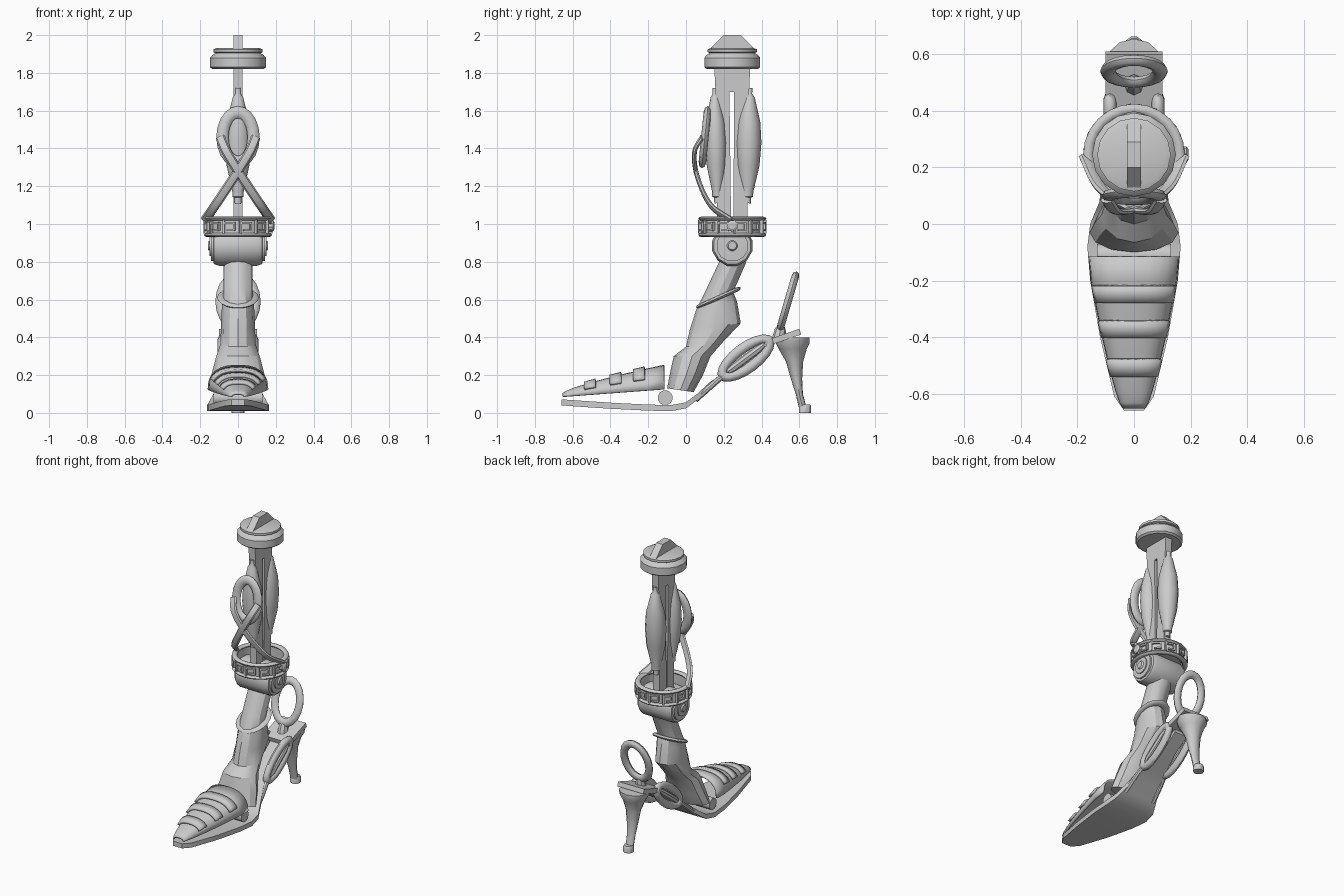
import bpy, bmesh, math
from mathutils import Vector, Matrix

if "Cube" in bpy.data.objects:
    bpy.data.objects.remove(bpy.data.objects["Cube"])

GREY = (0.6, 0.6, 0.6, 1)
mat = bpy.data.materials.new("plain_grey")
mat.use_nodes = True
mat.diffuse_color = GREY
mat.node_tree.nodes["Principled BSDF"].inputs["Base Color"].default_value = GREY

X, Y, Z = Vector((1, 0, 0)), Vector((0, 1, 0)), Vector((0, 0, 1))
AXIS = 0.245  # leg axis along y


def finish(name, bm, angle=35):
    bmesh.ops.recalc_face_normals(bm, faces=bm.faces)
    mesh = bpy.data.meshes.new(name)
    bm.to_mesh(mesh)
    bm.free()
    obj = bpy.data.objects.new(name, mesh)
    bpy.context.collection.objects.link(obj)
    mesh.materials.append(mat)
    bpy.ops.object.select_all(action="DESELECT")
    bpy.context.view_layer.objects.active = obj
    obj.select_set(True)
    bpy.ops.object.shade_smooth_by_angle(angle=math.radians(angle))
    return obj


def loft(name, rings, closed=False, open_section=False, angle=35):
    """Skin a list of point rings; caps the ends unless closed or open."""
    bm = bmesh.new()
    rows = [[bm.verts.new(p) for p in ring] for ring in rings]
    n = len(rows[0])
    pairs = list(zip(rows, rows[1:])) + ([(rows[-1], rows[0])] if closed else [])
    for a, b in pairs:
        for i in range(n - 1 if open_section else n):
            j = (i + 1) % n
            bm.faces.new((a[i], a[j], b[j], b[i]))
    if not closed and not open_section:
        bm.faces.new(rows[0])
        bm.faces.new(rows[-1])
    return finish(name, bm, angle)


def ellipse(c, u, v, n=16):
    steps = [2 * math.pi * i / n for i in range(n)]
    return [c + u * math.cos(t) + v * math.sin(t) for t in steps]


def turned(name, origin, axis, profile, n=16, squash=1):
    """Round part from (distance, radius) pairs along an axis."""
    axis = axis.normalized()
    u = axis.orthogonal().normalized() if abs(axis.x) > 0.5 else (X - axis * axis.x).normalized()
    v = axis.cross(u)
    return loft(name, [ellipse(origin + axis * d, u * r, v * r * squash, n) for d, r in profile])


def loop(name, c, u, v, a, b, width, thick, n=20):
    """Flat oval ring with outer radii a and b."""
    normal = u.cross(v).normalized()
    rings = []
    for i in range(n):
        t = 2 * math.pi * i / n
        out = (u * math.cos(t) + v * math.sin(t)).normalized()
        mid = c + u * (a - width / 2) * math.cos(t) + v * (b - width / 2) * math.sin(t)
        rings.append(ellipse(mid, out * width / 2, normal * thick / 2, 8))
    return loft(name, rings, closed=True, angle=50)


def prism(name, outline, half):
    """Side outline of (y, z) points extruded across x."""
    return loft(name, [[Vector((x, y, z)) for y, z in outline] for x in (-half, half)])


def tube(name, points, r, flat=1, n=8):
    """Swept strap through a few points, smoothed as a spline."""
    pts = [Vector(p) for p in points]
    ext = [pts[0] * 2 - pts[1]] + pts + [pts[-1] * 2 - pts[-2]]
    path = []
    for p, q, s, e in zip(ext, ext[1:], ext[2:], ext[3:]):
        for k in range(5):
            t = k / 5
            path.append(q + (s - p) * t / 2 + (p * 2 - q * 5 + s * 4 - e) * t * t / 2
                        + (q * 3 - p - s * 3 + e) * t ** 3 / 2)
    path.append(pts[-1])
    rings = []
    for i, p in enumerate(path):
        d = (path[min(i + 1, len(path) - 1)] - path[max(i - 1, 0)]).normalized()
        side = d.cross(Y).normalized()
        rings.append(ellipse(p, side * r, side.cross(d) * r * flat, n))
    return loft(name, rings)


# Top cap with a thin ridge
turned("cap", Vector((0, AXIS, 1.82)), Z,
       [(0, .135), (.01, .148), (.06, .148), (.075, .135), (.085, .12),
        (.09, .13), (.105, .13), (.112, .11)])
prism("cap_ridge", [(.12, 1.92), (.15, 1.95), (.2, 2), (.29, 2), (.34, 1.95), (.37, 1.92)], .025)

# Slotted flat post
prism("post", [(.165, .9), (.165, 1.5), (.15, 1.83), (.34, 1.83), (.325, 1.5), (.325, .9),
               (.25, .9), (.255, 1.7), (.23, 1.7), (.24, .9)], .025)

# Spindle shaped pistons in front of and behind the post
SPINDLE = [(0, .018), (.03, .018), (.035, .03), (.06, .03), (.2, .06), (.32, .068),
           (.43, .06), (.56, .028), (.58, .014), (.61, .014)]
turned("front_piston", Vector((0, .165, 1.11)), Vector((0, -.02, 1)), SPINDLE, 12, .85)
turned("rear_piston", Vector((0, .325, 1.11)), Vector((0, .02, 1)), SPINDLE, 12)

# Oval shin link and crossing straps
loop("shin_link", Vector((0, .1, 1.46)), X, Vector((0, .1, 1)).normalized(), .115, .165, .065, .04)
for s, name in ((1, "left_strap"), (-1, "right_strap")):
    tube(name, [(s * .175, .24, 1.02), (s * .12, .13, 1.1), (s * .02, .06, 1.25),
                (s * -.06, .045, 1.38), (s * -.095, .085, 1.46)], .025, .5)

# Ankle band: hollow wall, two rims and a key pattern
centre = Vector((0, AXIS, .985))
rim_u = [(.165, -.05), (.165, .05), (.15, .05), (.15, -.05)]
loft("band_wall", [[centre + Vector((r * math.cos(t), r * math.sin(t), h)) for r, h in rim_u]
                   for t in [math.tau * i / 24 for i in range(24)]], closed=True)
for name, h in (("band_top_rim", .043), ("band_bottom_rim", -.043)):
    loop(name, centre + Z * h, X, Y, .18, .18, .035, .022, 24)
bm = bmesh.new()
KEYS = 12
for k in range(KEYS):
    turn = Matrix.Translation(centre) @ Matrix.Rotation(math.tau * (k + .5) / KEYS, 4, "Z")
    # each key: (sideways, height, width, tall)
    for dy, dz, w, h in ((-.032, 0, .01, .07), (0, .02, .06, .01), (.025, 0, .01, .04),
                         (.005, -.018, .04, .01)):
        bmesh.ops.create_cube(bm, size=1, matrix=turn @ Matrix.Translation((.168, dy, dz))
                              @ Matrix.Diagonal((.02, w, h, 1)))
finish("band_key_pattern", bm)
turned("band_floor", Vector((0, AXIS, .945)), Z, [(0, .14), (.012, .14)])
turned("band_knob", Vector((.165, AXIS, .99)), X, [(0, .03), (.02, .03), (.028, .018)], 10)

# Ankle barrel joint with stepped end discs
half = [(0, .11), (.1, .11), (.128, .1), (.13, .085), (.142, .085), (.143, .055),
        (.15, .055), (.151, .028), (.16, .022)]
turned("ankle_barrel", Vector((0, AXIS, .885)), X, [(-d, r) for d, r in half[:0:-1]] + half, 12)

# Lower leg flaring to the instep: front y z, back y z, half width
LEG = [(.19, .83, .32, .8, .078), (.11, .66, .25, .64, .078), (.055, .55, .27, .59, .085),
       (.02, .44, .29, .475, .09), (0, .35, .2, .38, .093), (-.065, .3, .13, .3, .115),
       (-.085, .21, .09, .2, .14), (-.1, .13, .04, .11, .157)]
rings = []
for fy, fz, by, bz, w in LEG:
    front, back = Vector((0, fy, fz)), Vector((0, by, bz))
    rings.append(ellipse((front + back) / 2, X * w, (back - front) / 2, 12))
loft("lower_leg", rings, angle=28)
loop("shin_cuff", Vector((0, .172, .61)), X, Vector((0, .9, .4)).normalized(), .11, .13, .05, .022)


# Toe upper: arched shell with three raised bands
def arch(y, grow=0.0, spread=1.0):
    t = (y + .65) / .54
    w = .035 + .12 * min(1, t * 1.1) ** .75
    base, height = .085 + .04 * t, .015 + .11 * t ** .7
    pts = []
    for i in range(13):
        a = math.pi * (.5 + (i / 12 - .5) * spread)
        c, s = math.cos(a), math.sin(a)
        pts.append(Vector(((w + grow) * math.copysign(abs(c) ** .8, c), y,
                           base + (height + grow) * abs(s) ** .8)))
    return pts


def shell(name, stations, thick, **kw):
    obj = loft(name, [arch(y, **kw) for y in stations], open_section=True)
    mod = obj.modifiers.new("thickness", "SOLIDIFY")
    mod.thickness, mod.offset = thick, 0


shell("toe_upper", [-.65, -.63, -.59, -.5, -.4, -.3, -.2, -.115], .012)
for name, y in (("toe_band_front", -.508), ("toe_band_middle", -.372), ("toe_band_rear", -.248)):
    shell(name, [y - .03, y, y + .03], .016, grow=.012, spread=.72)

# Sole sweeping up into the shank: y, z, half width
SOLE = [(-.66, .056, .035), (-.61, .052, .07), (-.4, .038, .12), (-.2, .028, .155),
        (-.08, .025, .165), (0, .04, .155), (.06, .085, .13), (.13, .15, .1),
        (.22, .205, .07), (.35, .285, .045), (.46, .36, .05)]
loft("sole", [[Vector((x, y, z + h)) for x, h in ((-w, -.016), (w, -.016), (w, .016), (-w, .016))]
              for y, z, w in SOLE])
turned("ball_roller", Vector((-.13, -.11, .08)), X, [(0, .04), (.26, .04)], 12)

# Oval links with a centre bar on both sides of the shank
along = Vector((0, .8, .6))
up = Vector((0, -.6, .8))
for s, side in ((1, "left"), (-1, "right")):
    c = Vector((s * .085, .318, .29))
    loop(side + "_shank_link", c, along, up, .18, .08, .055, .045)
    turned(side + "_shank_bar", c - along * .12, along, [(0, .014), (.03, .022), (.2, .022), (.24, .014)], 8)
    tube(side + "_shank_rod", [(s * .11, .05, .07), (s * .1, .13, .14), (s * .085, .2, .2)], .016)

# Heel seat plate, curved heel and tip
prism("heel_seat", [(.42, .35), (.61, .415), (.6, .445), (.41, .38)], .1)
HEEL = [(.565, .4, .09, .1), (.565, .37, .09, .095), (.565, .34, .075, .075), (.575, .27, .045, .05),
        (.585, .18, .03, .038), (.6, .1, .019, .03), (.617, .03, .02, .028)]
loft("heel", [ellipse(Vector((0, y, z)), X * w, Y * d, 12) for y, z, d, w in HEEL])
turned("heel_tip", Vector((0, .63, 0)), Z, [(0, .034), (.035, .034), (.045, .028)], 10)

# Upright heel ring on a small bracket
loop("heel_ring", Vector((0, .54, .59)), X, Vector((0, .28, .96)), .12, .165, .055, .04)
turned("heel_ring_bracket", Vector((0, .49, .39)), Vector((0, .2, 1)), [(0, .035), (.05, .03), (.07, .02)], 8)
